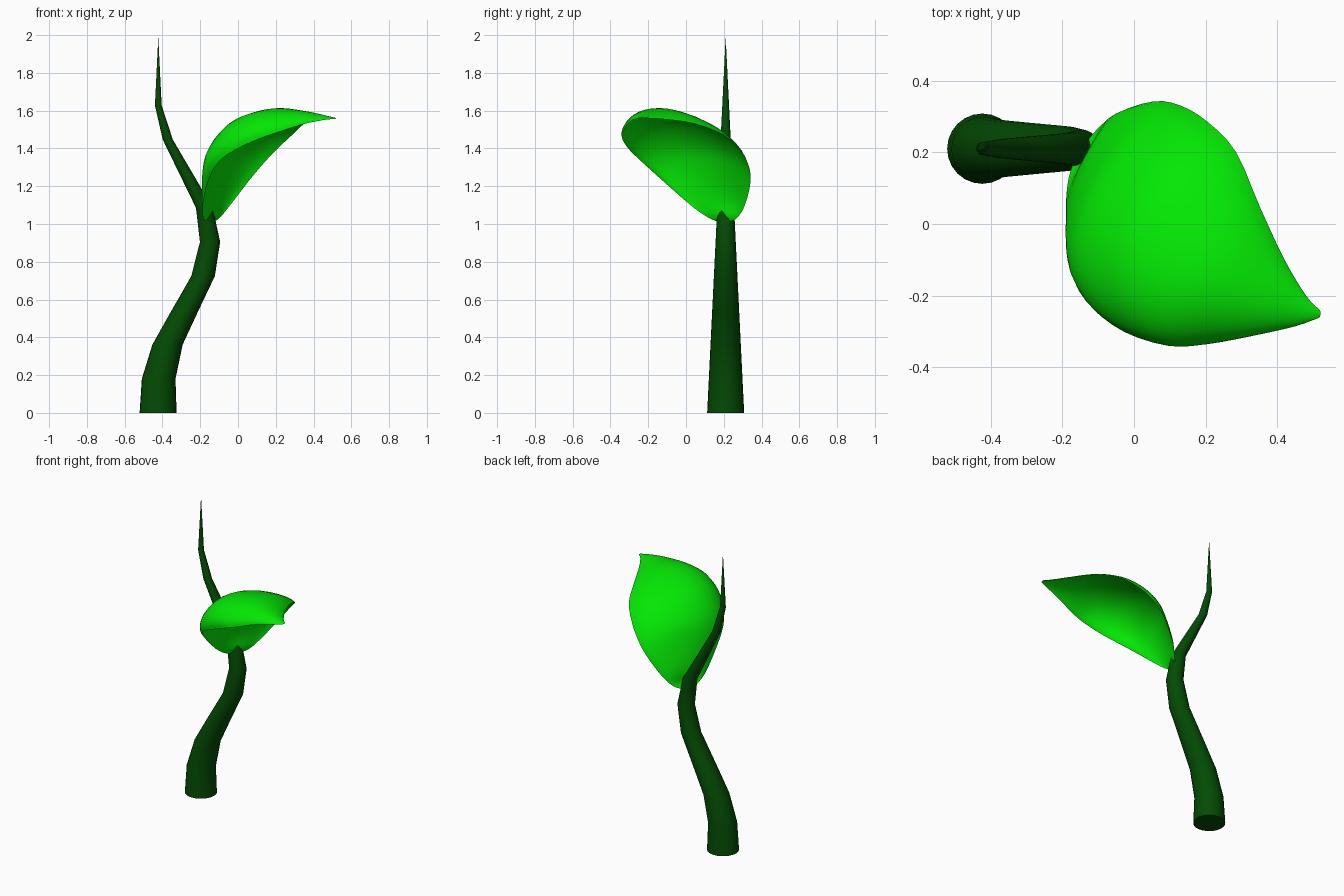
import bpy, math
from mathutils import Vector

if "Cube" in bpy.data.objects:
    bpy.data.objects.remove(bpy.data.objects["Cube"])


def make_object(name, verts, faces, colour, angle):
    me = bpy.data.meshes.new(name)
    me.from_pydata(verts, [], faces)
    me.update()
    ob = bpy.data.objects.new(name, me)
    bpy.context.collection.objects.link(ob)
    mat = bpy.data.materials.new(name + "_green")
    mat.diffuse_color = colour
    mat.use_nodes = True
    mat.node_tree.nodes["Principled BSDF"].inputs["Base Color"].default_value = mat.diffuse_color
    me.materials.append(mat)
    bpy.ops.object.select_all(action='DESELECT')
    ob.select_set(True)
    bpy.context.view_layer.objects.active = ob
    bpy.ops.object.shade_smooth_by_angle(angle=math.radians(angle))
    return ob


# stem: tapering cone whose evenly spaced rings are shifted sideways
xs = [-.423, -.42, -.373, -.28, -.185, -.148, -.178, -.275, -.372, -.422, -.422]
N, H, R, Y = 24, 1.99, .098, .21
verts, faces = [], []
for i, x in enumerate(xs):
    f = i / len(xs)
    for k in range(N):
        a = 2 * math.pi * k / N
        verts.append((x + R * (1 - f) * math.cos(a), Y + R * (1 - f) * math.sin(a), H * f))
verts.append((-.422, Y, H))
for i in range(len(xs) - 1):
    for k in range(N):
        b, k2 = i * N, (k + 1) % N
        faces.append((b + k, b + k2, b + N + k2, b + N + k))
top = (len(xs) - 1) * N
faces += [(top + k, top + (k + 1) % N, top + N) for k in range(N)]
faces.append(tuple(reversed(range(N))))
make_object("stem", verts, faces, (.001, .07, .001, 1), 40)

# leaf: cupped sheet lofted between front rim, midrib and back rim
front_rim = [(-.155, .2, 1.005), (-.182, .13, 1.027), (-.187, .03, 1.095), (-.155, -.13, 1.235),
             (-.1, -.235, 1.33), (-.01, -.302, 1.395), (.11, -.337, 1.45), (.205, -.335, 1.483),
             (.34, -.31, 1.527), (.45, -.285, 1.55), (.515, -.262, 1.557)]
midrib = [(-.155, .2, 1.005), (-.13, .2, 1.045), (-.143, .175, 1.13), (-.15, .085, 1.29),
          (-.12, .04, 1.415), (-.03, -.04, 1.535), (.08, -.12, 1.59), (.2, -.175, 1.612),
          (.345, -.22, 1.597), (.455, -.245, 1.575), (.52, -.252, 1.56)]
back_rim = [(-.155, .2, 1.005), (-.105, .262, 1.025), (-.045, .31, 1.095), (.055, .342, 1.225),
            (.13, .33, 1.315), (.205, .285, 1.395), (.285, .2, 1.47), (.35, .05, 1.53),
            (.42, -.1, 1.553), (.48, -.2, 1.56), (.518, -.24, 1.56)]


def spline(pts, steps=3):
    p = [Vector(q) for q in pts]
    p = [2 * p[0] - p[1]] + p + [2 * p[-1] - p[-2]]
    out = []
    for i in range(1, len(p) - 2):
        a, b, c, d = p[i - 1:i + 3]
        for j in range(steps):
            t = j / steps
            out.append(.5 * (2 * b + (c - a) * t + (2 * a - 5 * b + 4 * c - d) * t ** 2
                             + (3 * b - a - 3 * c + d) * t ** 3))
    return out + [p[-2]]


M = 16
verts, faces = [], []
rows = list(zip(spline(front_rim), spline(midrib), spline(back_rim)))
for a, m, b in rows:
    mid, half = (a + b) / 2, (b - a) / 2
    for k in range(M + 1):
        # blend of elliptic and parabolic arch across the leaf
        t = math.pi * (k / M - .5)
        arch = .7 * math.cos(t) + .3 * math.cos(t) ** 2
        verts.append(mid + half * math.sin(t) + (m - mid) * arch)
for i in range(len(rows) - 1):
    for k in range(M):
        q = i * (M + 1) + k
        faces.append((q, q + M + 1, q + M + 2, q + 1))
make_object("leaf", verts, faces, (.001, .8, .001, 1), 80)
